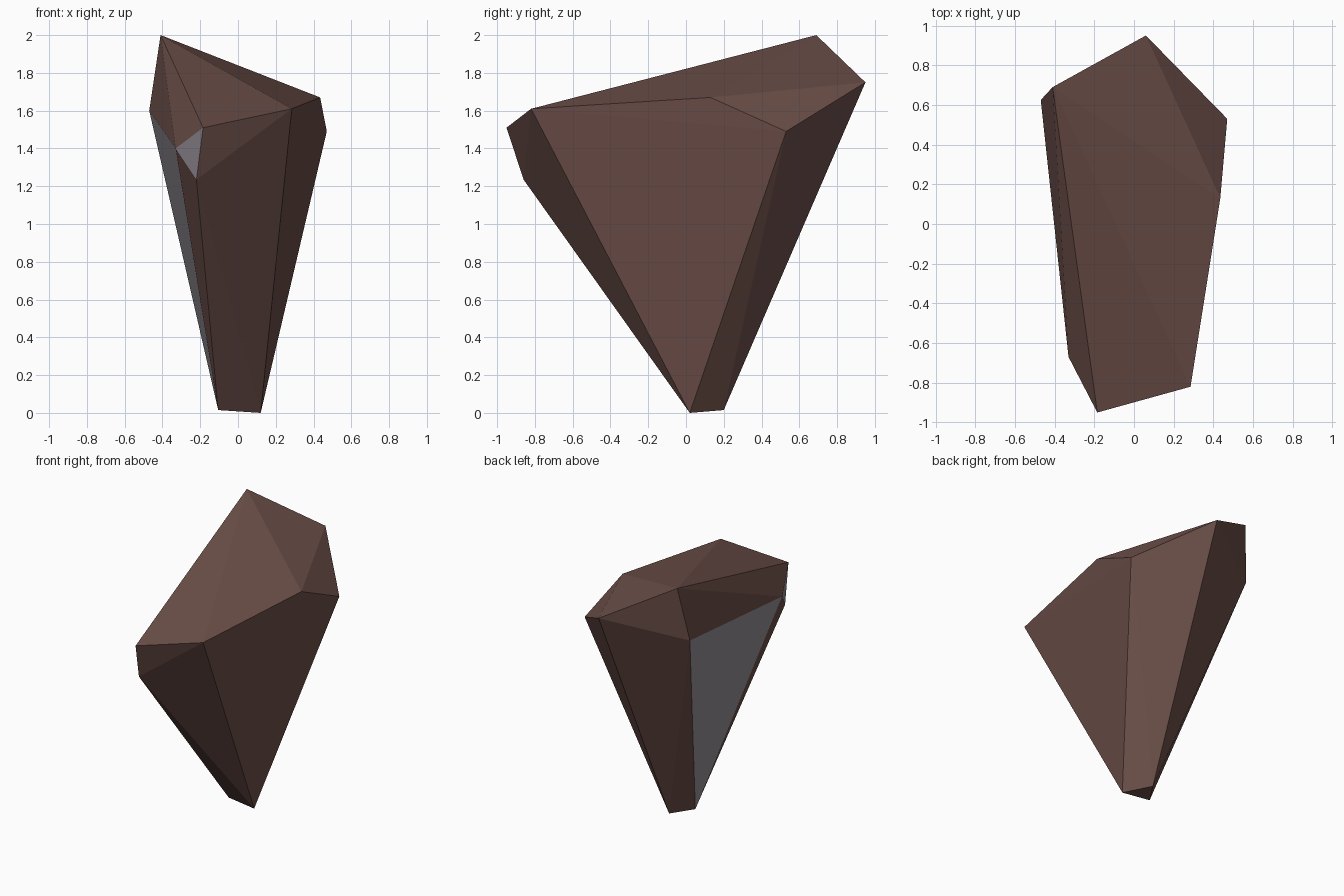
import bpy, bmesh

if "Cube" in bpy.data.objects:
    bpy.data.objects.remove(bpy.data.objects["Cube"])

def material(name, rgb):
    m = bpy.data.materials.new(name)
    m.diffuse_color = (*rgb, 1.0)
    m.use_nodes = True
    m.node_tree.nodes["Principled BSDF"].inputs["Base Color"].default_value = m.diffuse_color
    return m

brown = material("brown_stone", (0.150, 0.078, 0.066))
grey = material("grey_stone", (0.300, 0.270, 0.310))

# Corner points of the rock shard, from the wide top down to the narrow foot
corners = [
    (-.41, .69, 2.0), (.06, .95, 1.75), (.435, .13, 1.67), (.47, .53, 1.49),
    (.285, -.82, 1.61), (-.185, -.95, 1.51), (-.47, .625, 1.6),
    (-.33, -.67, 1.4), (-.22, -.86, 1.235),
    (-.105, .04, .015), (.12, .02, 0), (0, .20, .015),
]

# Faceted shard: convex hull of the corners
bm = bmesh.new()
for c in corners:
    bm.verts.new(c)
bmesh.ops.convex_hull(bm, input=bm.verts[:])
bmesh.ops.recalc_face_normals(bm, faces=bm.faces[:])

# Steep facets on the left side are bare grey stone
for f in bm.faces:
    n = f.normal
    f.material_index = int(n.x < -.85 and -.25 < n.z < .05)

mesh = bpy.data.meshes.new("rock_shard")
bm.to_mesh(mesh)
bm.free()
mesh.materials.append(brown)
mesh.materials.append(grey)
bpy.context.collection.objects.link(bpy.data.objects.new("rock_shard", mesh))
